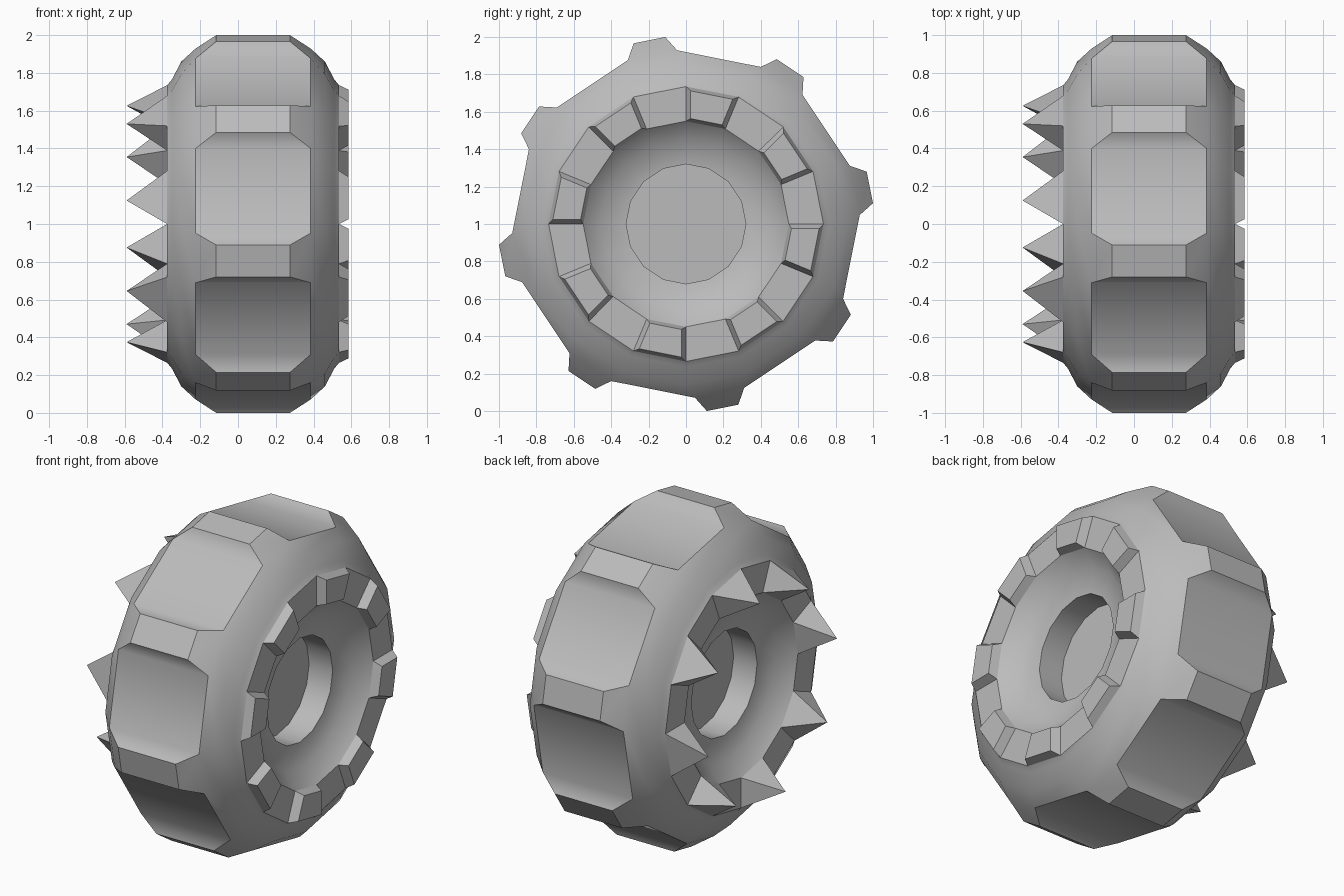
import bpy, bmesh
from math import sin, cos, radians, pi
from mathutils import Vector

if "Cube" in bpy.data.objects:
    bpy.data.objects.remove(bpy.data.objects["Cube"])

SIDES = 16
STEP = 360 / SIDES
CENTRE_X = 0.08
# Half profile, hub to tread: (radius, distance from the middle plane)
PROFILE = [(0.32, 0.18), (0.32, 0.34), (0.46, 0.365), (0.55, 0.455), (0.735, 0.455),
           (0.765, 0.43), (0.86, 0.38), (0.93, 0.305)]
FLANGE, TREAD = 3, len(PROFILE) - 1

grey = bpy.data.materials.new("rubber_grey")
grey.use_nodes = True
colour = (0.5, 0.5, 0.5, 1)
grey.diffuse_color = colour
grey.node_tree.nodes["Principled BSDF"].inputs["Base Color"].default_value = colour

bm = bmesh.new()


def ring(radius, x, squeeze=0.0):
    """Ring of vertices; squeeze narrows every other sector."""
    verts = []
    for k in range(SIDES):
        a = radians(k * STEP + (squeeze if k % 2 == 0 else -squeeze))
        verts.append(bm.verts.new((x + CENTRE_X, radius * cos(a), radius * sin(a))))
    return verts


def raise_face(face, offset, scale):
    """Extrude one face into a tapered block and return its top."""
    top = bmesh.ops.extrude_discrete_faces(bm, faces=[face])["faces"][0]
    mid = top.calc_center_median()
    for v in top.verts:
        v.co = mid + (v.co - mid) * scale + offset
    return top


# Wheel body: mirrored profile swept around the x axis
left = [ring(r, -x, 2.95 if i == TREAD else 0) for i, (r, x) in enumerate(PROFILE)]
right = [ring(r, x, 2.95 if i == TREAD else 0) for i, (r, x) in enumerate(PROFILE)]
rings = left + right[::-1]
bands = []
for a, b in zip(rings, rings[1:]):
    bands.append([bm.faces.new((a[k], a[(k + 1) % SIDES], b[(k + 1) % SIDES], b[k]))
                  for k in range(SIDES)])
# Hub discs
bm.faces.new(left[0])
bm.faces.new(right[0])
bmesh.ops.recalc_face_normals(bm, faces=bm.faces[:])

# Tread lugs on even sectors; spikes and side blocks on odd sectors
lug_tops = []
right_flange = len(bands) - 1 - FLANGE
for k in range(SIDES):
    if k % 2 == 0:
        a = radians((k + 0.5) * STEP)
        lug_tops.append(raise_face(bands[TREAD][k], Vector((0, cos(a), sin(a))) * 0.082, 0.64))
    else:
        raise_face(bands[right_flange][k], Vector((0.05, 0, 0)), 0.8)
        tip = bmesh.ops.poke(bm, faces=[bands[FLANGE][k]])["verts"][0]
        tip.co.x -= 0.215
bmesh.ops.recalc_face_normals(bm, faces=bm.faces[:])

# Smooth shading with sharp creases
for f in bm.faces:
    f.smooth = True
for e in bm.edges:
    e.smooth = e.calc_face_angle(pi) < radians(38.5)
for f in lug_tops:
    for e in f.edges:
        e.smooth = False
# Crisp rims of the flange and the tread plates
for i in (FLANGE, FLANGE + 1, TREAD):
    for side in (left, right):
        for k in range(SIDES):
            if i == TREAD and k % 2 == 0:
                continue
            e = bm.edges.get((side[i][k], side[i][(k + 1) % SIDES]))
            if e:
                e.smooth = False

mesh = bpy.data.meshes.new("spiked_wheel")
bm.to_mesh(mesh)
bm.free()
mesh.materials.append(grey)
wheel = bpy.data.objects.new("spiked_wheel", mesh)
bpy.context.collection.objects.link(wheel)
wheel.location.z = 1
